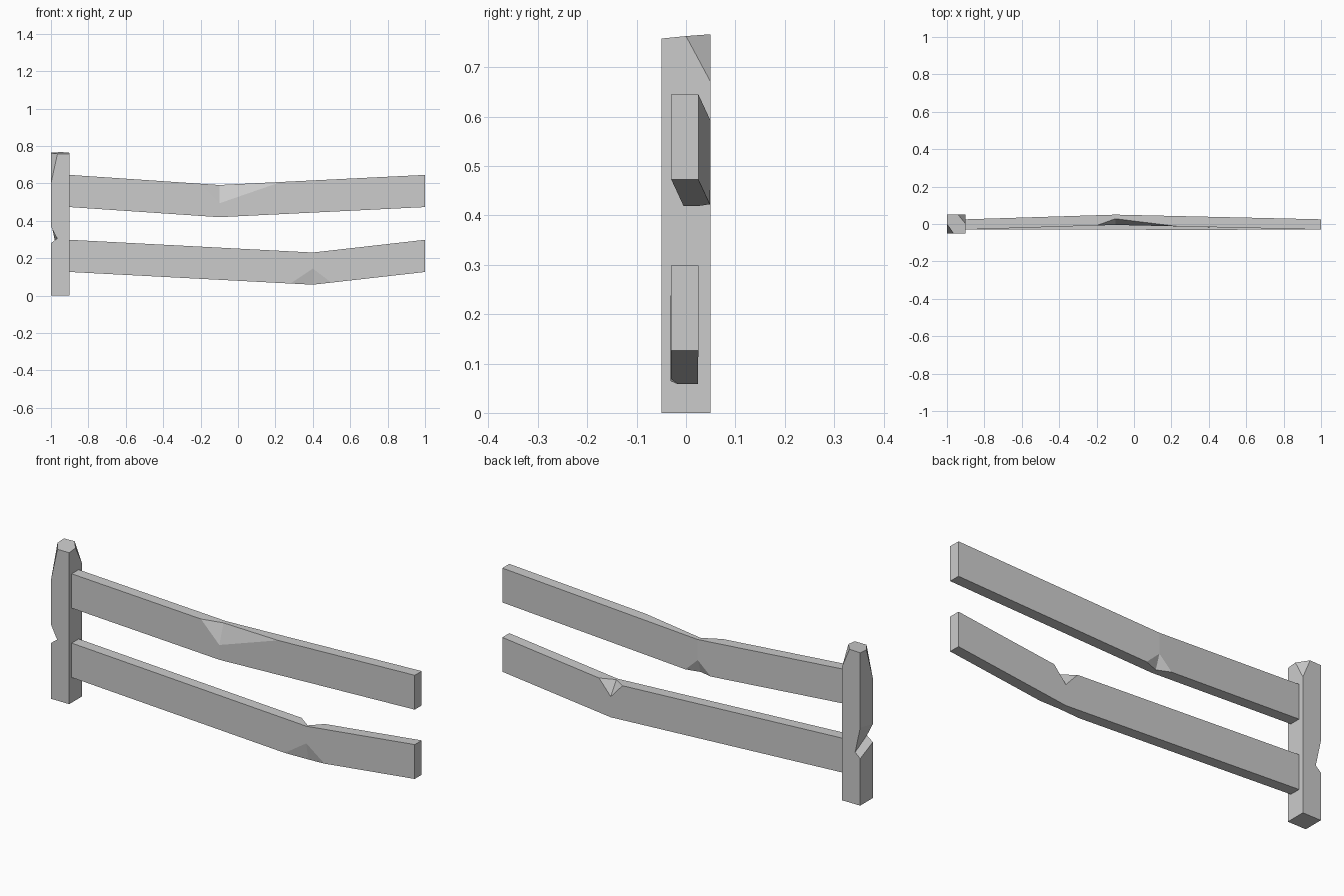
import bpy, bmesh
from mathutils import Vector

cube = bpy.data.objects.get("Cube")
if cube:
    bpy.data.objects.remove(cube, do_unlink=True)

grey = bpy.data.materials.new("weathered grey")
grey.use_nodes = True
grey.diffuse_color = (0.6, 0.6, 0.6, 1)
grey.node_tree.nodes["Principled BSDF"].inputs["Base Color"].default_value = (0.6, 0.6, 0.6, 1)


def finish(name, bm):
    bmesh.ops.remove_doubles(bm, verts=bm.verts, dist=0.0002)
    bmesh.ops.recalc_face_normals(bm, faces=bm.faces)
    mesh = bpy.data.meshes.new(name)
    bm.to_mesh(mesh)
    bm.free()
    mesh.materials.append(grey)
    bpy.context.collection.objects.link(bpy.data.objects.new(name, mesh))


def section(x, y, z):
    """Corners of a rail section: front bottom, back bottom, back top, front top."""
    return [Vector((x, y + dy, z + dz)) for dy, dz in
            ((0, 0), (0.055, 0), (0.055, 0.172), (0, 0.172))]


def rail(name, start, bend, end, chips):
    """Bent plank; each chip cuts one long edge at the bend.
    chips: corner -> (left x, right x, depth on previous face, depth on next face)"""
    bm = bmesh.new()
    s, m, e = section(*start), section(*bend), section(*end)

    def face(points):
        bm.faces.new([bm.verts.new(p) for p in points])

    def on_edge(k, tip, x):
        return m[k].lerp(tip[k], (x - m[k].x) / (tip[k].x - m[k].x))

    def path(k, tip, side, forward):
        # Outline from the edge to the bend line, around any chip
        if k not in chips:
            return [m[k]]
        neighbour = m[(k + 1) % 4] if forward else m[k - 1]
        inner = m[k].lerp(neighbour, chips[k][3 if forward else 2])
        return [on_edge(k, tip, chips[k][side]), inner]

    for tip, side in ((s, 0), (e, 1)):
        face(tip)
        for k in range(4):
            n = (k + 1) % 4
            face([tip[k]] + path(k, tip, side, True)
                 + path(n, tip, side, False)[::-1] + [tip[n]])
            if k in chips:
                face(path(k, tip, side, True) + path(k, tip, side, False)[1:])
    finish(name, bm)


rail("upper_rail", (-0.9, -0.03, 0.473), (-0.1, -0.005, 0.419), (1, -0.03, 0.473),
     {3: (-0.2, 0.23, 0.6, 0.57), 1: (-0.17, -0.03, 0.45, 0.4)})
rail("lower_rail", (-0.9, -0.03, 0.126), (0.4, -0.031, 0.058), (1, -0.03, 0.126),
     {0: (0.28, 0.5, 0.5, 0.27), 2: (0.335, 0.465, 0.4, 0.8)})

# Post with a slanting notch across its outer side
bm = bmesh.new()
front = [(-0.9, 0), (-1, 0), (-1, 0.28), (-0.967, 0.305), (-1, 0.37), (-1, 0.758), (-0.9, 0.758)]
back = [(-0.9, 0), (-1, 0), (-1, 0.235), (-0.972, 0.26), (-1, 0.39), (-1, 0.765), (-0.9, 0.768)]
rings = [[bm.verts.new((x, y, z)) for x, z in ring]
         for ring, y in ((front, -0.05), (back, 0.05))]
for ring in rings:
    bm.faces.new(ring)
for i in range(len(front)):
    j = (i + 1) % len(front)
    bm.faces.new((rings[0][i], rings[0][j], rings[1][j], rings[1][i]))

# Two broken top corners, each cut by a plane through three points
for corner, points in (
        ((-1, -0.05, 0.76), ((-1, 0, 0.761), (-0.965, -0.05, 0.758), (-1, -0.05, 0.6))),
        ((-0.9, 0.05, 0.768), ((-0.9, 0, 0.763), (-0.94, 0.05, 0.766), (-0.9, 0.05, 0.67)))):
    a, b, c = map(Vector, points)
    normal = (b - a).cross(c - a).normalized()
    if normal.dot(Vector(corner) - a) < 0:
        normal.negate()
    bmesh.ops.bisect_plane(bm, geom=bm.verts[:] + bm.edges[:] + bm.faces[:],
                           plane_co=a, plane_no=normal, clear_outer=True)
    bmesh.ops.holes_fill(bm, edges=[ed for ed in bm.edges if ed.is_boundary], sides=0)
finish("post", bm)
